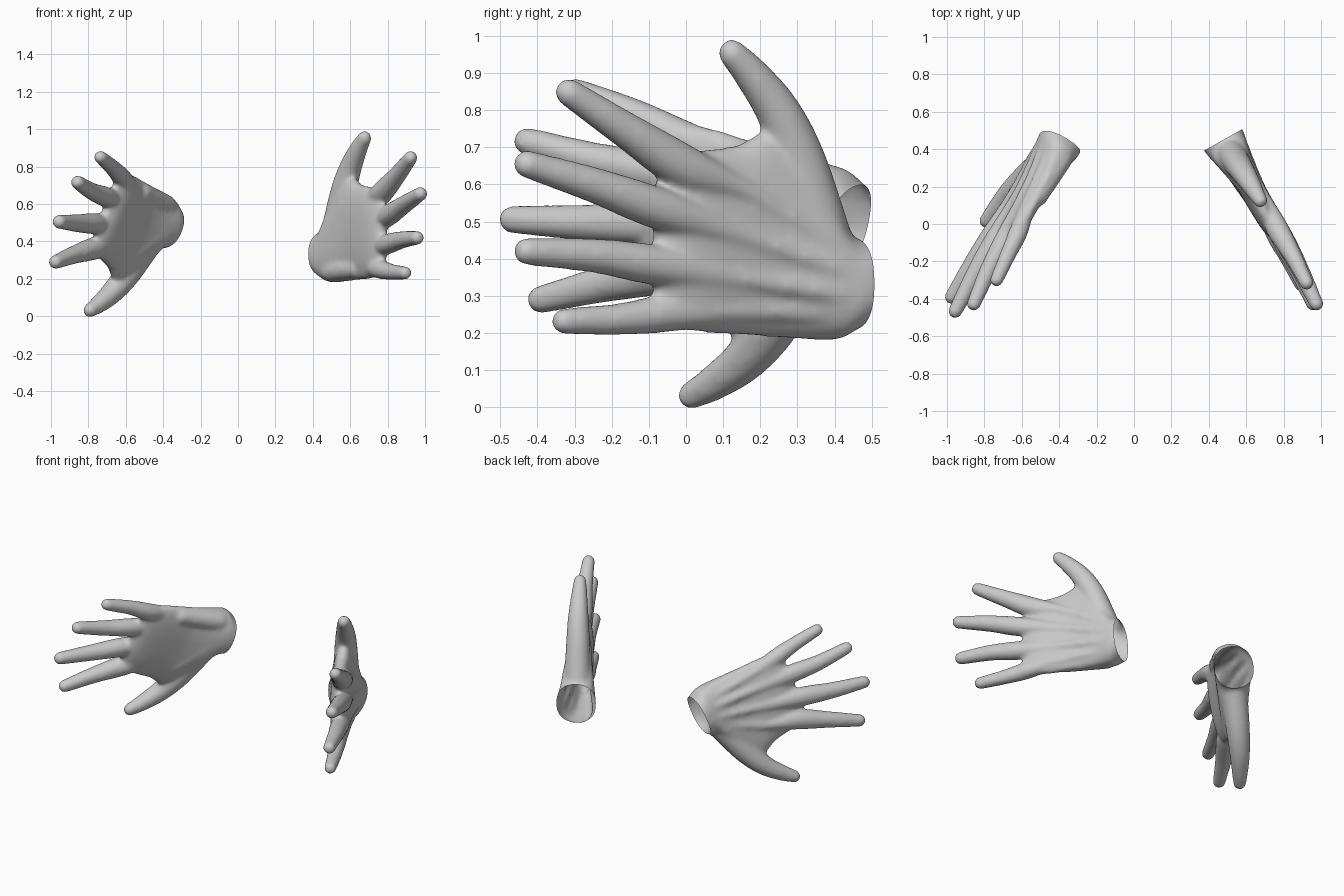
import bpy, bmesh
from math import cos, sin, pi, radians, copysign
from mathutils import Vector, Matrix

cube = bpy.data.objects.get("Cube")
if cube:
    bpy.data.objects.remove(cube)

skin = bpy.data.materials.new("light grey")
skin.use_nodes = True
GREY = (0.6, 0.6, 0.6, 1)
skin.diffuse_color = GREY
skin.node_tree.nodes["Principled BSDF"].inputs["Base Color"].default_value = GREY

# Hand space: x runs from wrist to fingers, y towards the thumb, z out of the back
bm = bmesh.new()
SIDES = 28


def smooth_path(points, steps=8):
    """Catmull-Rom samples through rows of numbers."""
    rows = [Vector(p) for p in points]
    rows = [2 * rows[0] - rows[1]] + rows + [2 * rows[-1] - rows[-2]]
    out = []
    for a, b, c, d in zip(rows, rows[1:], rows[2:], rows[3:]):
        for i in range(steps):
            t = i / steps
            out.append(b + (c - a) * (t / 2) + (2 * a - 5 * b + 4 * c - d) * (t * t / 2)
                       + (3 * b - a - 3 * c + d) * (t ** 3 / 2))
    return out + [rows[-2]]


def loft(rings):
    loops = [[bm.verts.new(p) for p in ring] for ring in rings]
    for a, b in zip(loops, loops[1:]):
        for i in range(SIDES):
            j = (i + 1) % SIDES
            bm.faces.new((a[i], a[j], b[j], b[i]))
    bm.faces.new(loops[0][::-1])
    bm.faces.new(loops[-1])


def limb(*points):
    """Round tube through (x, y, z, radius) rows with ball ends."""
    path = smooth_path(points)
    rings = []
    for i, p in enumerate(path):
        tangent = (path[min(i + 1, len(path) - 1)] - path[max(i - 1, 0)]).xyz.normalized()
        u = Vector((0, 0, 1)).cross(tangent).normalized()
        v = tangent.cross(u)
        rings.append([p.xyz + p.w * (u * cos(a) + v * sin(a))
                      for a in (2 * pi * k / SIDES for k in range(SIDES))])
    loft(rings)
    for p in (path[0], path[-1]):
        bmesh.ops.create_uvsphere(bm, u_segments=SIDES, v_segments=16, radius=p.w,
                                  matrix=Matrix.Translation(p.xyz))


def soft(value):
    return copysign(abs(value) ** 0.85, value)


# Palm and wrist: x, lower edge, upper edge, half thickness
palm = [(-.07, -.085, .125, .115), (0, -.11, .135, .118), (.05, -.137, .17, .11),
        (.11, -.139, .28, .096), (.18, -.135, .37, .08), (.27, -.13, .42, .066),
        (.36, -.125, .386, .062), (.48, -.118, .37, .058), (.56, -.1, .33, .046),
        (.61, -.07, .28, .02)]
rings = []
for row in smooth_path(palm, 4):
    x, low, high, half = row
    rings.append([Vector((x, (low + high) / 2 + (high - low) / 2 * soft(cos(a)),
                          half * soft(sin(a))))
                  for a in (2 * pi * k / SIDES for k in range(SIDES))])
loft(rings)

# Index, middle, ring and little finger, each with its tendon from the wrist
limb((.05, .09, .071, .03), (.33, .25, .043, .03), (.53, .325, .02, .06),
     (.72, .43, .02, .049), (.886, .528, .013, .038))
limb((.05, .04, .08, .03), (.33, .13, .047, .03), (.6, .21, .024, .056),
     (.8, .275, .018, .049), (1.01, .335, .004, .038))
limb((.05, -.02, .076, .03), (.33, .02, .043, .03), (.6, .06, .012, .054),
     (.8, .088, .005, .047), (1.0, .1, -.012, .038))
limb((.05, -.07, .05, .03), (.33, -.06, .027, .03), (.56, -.067, -.005, .05),
     (.72, -.083, -.01, .043), (.882, -.088, -.018, .036))

# Thumb
limb((.09, .12, 0, .08), (.168, .345, .005, .07), (.24, .48, .01, .06),
     (.322, .577, .012, .048), (.382, .634, .014, .038))

# Ball of the thumb and heel of the palm
limb((.1, .08, -.025, .072), (.25, .27, -.005, .062))
limb((.1, -.075, -.025, .063), (.35, -.068, -.012, .052))

# Fuse the parts into one soft skin
mesh = bpy.data.meshes.new("hand_parts")
bmesh.ops.recalc_face_normals(bm, faces=bm.faces)
bm.to_mesh(mesh)
bm.free()
blank = bpy.data.objects.new("hand_blank", mesh)
bpy.context.collection.objects.link(blank)
remesh = blank.modifiers.new("fuse", "REMESH")
remesh.mode = "VOXEL"
remesh.voxel_size = 0.01
relax = blank.modifiers.new("relax", "SMOOTH")
relax.factor = 0.5
relax.iterations = 16
graph = bpy.context.evaluated_depsgraph_get()
hand = bpy.data.meshes.new_from_object(blank.evaluated_get(graph))
bpy.data.objects.remove(blank)

# Cut the wrist open
bm = bmesh.new()
bm.from_mesh(hand)
bmesh.ops.bisect_plane(bm, geom=bm.verts[:] + bm.edges[:] + bm.faces[:], dist=1e-5,
                       plane_co=(0, 0, 0), plane_no=(-1, 0, 0), clear_outer=True)
for f in bm.faces:
    f.smooth = True
bm.to_mesh(hand)
bm.free()
hand.materials.clear()
hand.materials.append(skin)


def place(name, wrist, forward, thumb, turn, roll):
    """Stand a hand at its wrist, fingers along forward, turned flat and then rolled."""
    x = Vector(forward).normalized()
    y = Vector((0, 0, thumb))
    frame = Matrix((x, y, y.cross(x))).transposed()
    pose = Matrix.Rotation(radians(roll), 4, "X") @ Matrix.Rotation(radians(turn), 4, "Z")
    obj = bpy.data.objects.new(name, hand.copy())
    obj.data.transform(frame.to_4x4() @ pose)
    obj.data.flip_normals()
    obj.location = wrist
    bpy.context.collection.objects.link(obj)


place("left_hand", (.477, .45, .32), (.49, -.87, 0), 1, 0, 0)
place("right_hand", (-.392, .435, .493), (-.53, -.85, 0), -1, -19, 12.5)
bpy.data.meshes.remove(hand)
